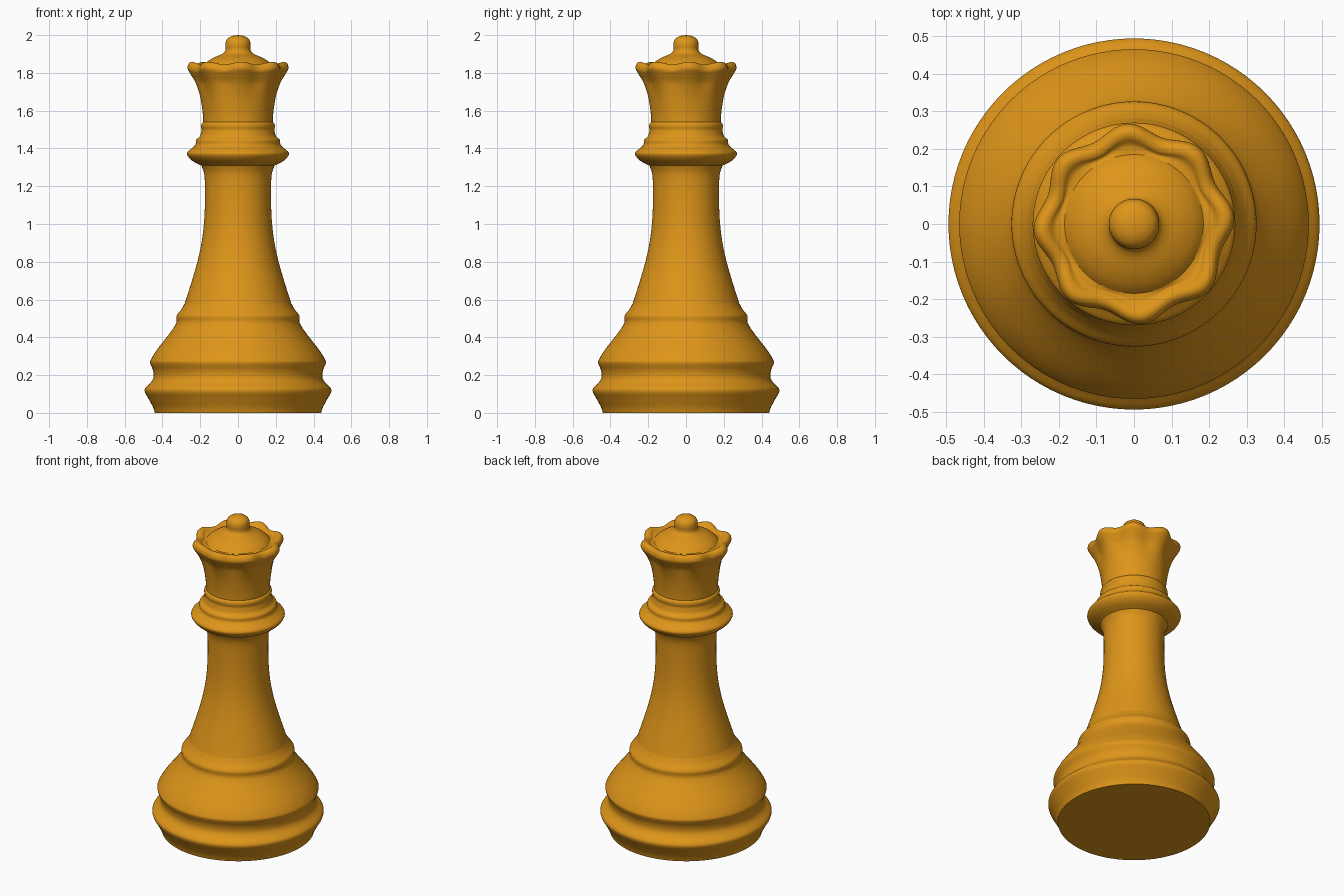
import bpy, bmesh, math

if "Cube" in bpy.data.objects:
    bpy.data.objects.remove(bpy.data.objects["Cube"])

SEG, SUB = 96, 4
LOBES, TWIST = 8, math.radians(4)

mat = bpy.data.materials.new("amber")
mat.diffuse_color = (0.73, 0.30, 0.01, 1)
mat.use_nodes = True
mat.node_tree.nodes["Principled BSDF"].inputs["Base Color"].default_value = mat.diffuse_color


def smooth_profile(pts):
    """Catmull-Rom curve through (radius, height) points."""
    out = []
    for i in range(len(pts) - 1):
        p0, p1, p2 = pts[max(i - 1, 0)], pts[i], pts[i + 1]
        p3 = pts[min(i + 2, len(pts) - 1)]
        for k in range(SUB):
            t = k / SUB
            out.append(tuple(0.5 * (2 * b + (c - a) * t + (2*a - 5*b + 4*c - d) * t**2
                                    + (3*b - a - 3*c + d) * t**3)
                             for a, b, c, d in zip(p0, p1, p2, p3)))
    return out + [pts[-1]]


def lathe(name, profile, shape=lambda r, z, a, u: (r, z)):
    """Turn a profile about z; shape() can vary it with angle."""
    bm = bmesh.new()
    rings = []
    for i, (r, z) in enumerate(profile):
        ring = []
        for s in range(SEG):
            a = 2 * math.pi * s / SEG
            rr, zz = shape(max(r, 0), z, a, i / (len(profile) - 1))
            ring.append(bm.verts.new((rr * math.cos(a), rr * math.sin(a), zz)))
        rings.append(ring)
    for lo, hi in zip(rings, rings[1:]):
        for s in range(SEG):
            n = (s + 1) % SEG
            bm.faces.new((lo[s], lo[n], hi[n], hi[s]))
    bmesh.ops.remove_doubles(bm, verts=bm.verts, dist=1e-5)
    me = bpy.data.meshes.new(name)
    bm.to_mesh(me)
    bm.free()
    ob = bpy.data.objects.new(name, me)
    bpy.context.collection.objects.link(ob)
    me.materials.append(mat)
    bpy.ops.object.select_all(action='DESELECT')
    ob.select_set(True)
    bpy.context.view_layer.objects.active = ob
    bpy.ops.object.shade_smooth_by_angle(angle=math.radians(50))
    return ob


# stepped foot with flat underside
base = [(0.44, 0), (0.45, 0.03), (0.474, 0.075), (0.493, 0.11), (0.49, 0.133),
        (0.46, 0.163), (0.447, 0.19), (0.45, 0.225), (0.464, 0.26), (0.462, 0.28),
        (0.43, 0.333), (0.37, 0.41), (0.335, 0.46), (0.325, 0.485), (0.325, 0.515),
        (0.30, 0.548), (0.282, 0.58)]
lathe("base", [(0, 0)] + smooth_profile(base))

# tapering column
stem = [(0.282, 0.58), (0.25, 0.68), (0.215, 0.80), (0.19, 0.92), (0.177, 1.05),
        (0.175, 1.20), (0.18, 1.27), (0.195, 1.31)]
lathe("stem", smooth_profile(stem))

# ringed collar
collar = [(0.195, 1.31), (0.24, 1.333), (0.266, 1.36), (0.268, 1.38), (0.245, 1.40),
          (0.225, 1.42), (0.222, 1.445), (0.203, 1.463), (0.195, 1.485),
          (0.192, 1.50), (0.195, 1.515), (0.193, 1.53), (0.184, 1.54)]
lathe("collar", smooth_profile(collar))


# flared crown with a scalloped rim
def scallop(r, z, a, u):
    k = max(0, min(1, (z - 1.60) / 0.2)) * max(0, min(1, (r - 0.18) / 0.05))
    w = 0.5 - 0.5 * math.cos(LOBES * (a - TWIST))
    return r - 0.026 * k * w, z - 0.014 * k * w


crown = [(0.184, 1.54), (0.188, 1.60), (0.202, 1.68), (0.226, 1.75), (0.256, 1.80),
         (0.268, 1.825), (0.262, 1.848), (0.248, 1.858), (0.23, 1.855),
         (0.21, 1.84), (0.185, 1.838)]
lathe("crown", smooth_profile(crown), scallop)

# domed top with a round knob
finial = [(0.185, 1.838), (0.165, 1.858), (0.13, 1.88), (0.085, 1.9), (0.067, 1.92),
          (0.067, 1.955), (0.057, 1.98), (0.032, 1.995), (0, 2.0)]
lathe("finial", smooth_profile(finial))
